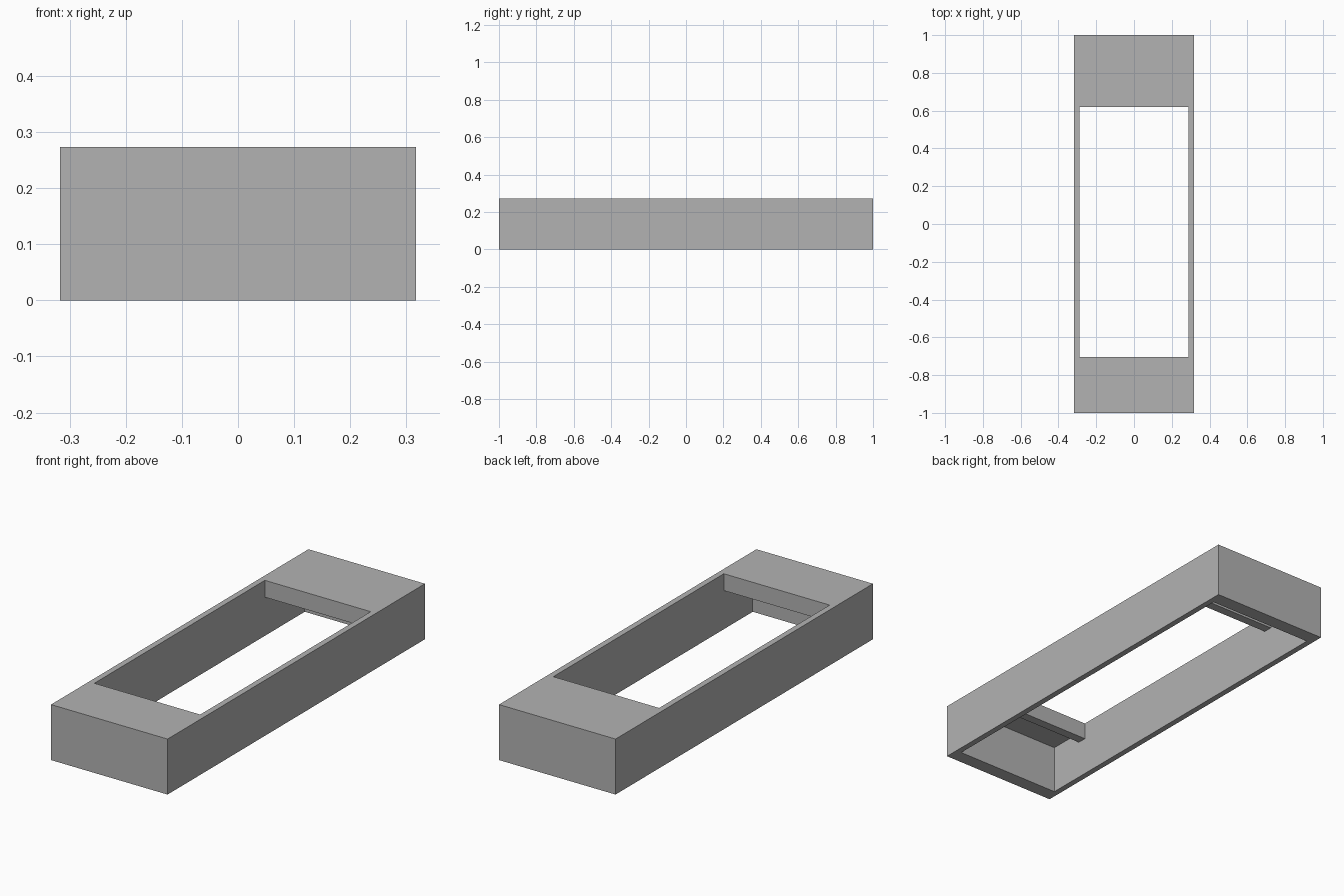
import bpy
import bmesh

if "Cube" in bpy.data.objects:
    bpy.data.objects.remove(bpy.data.objects["Cube"], do_unlink=True)

HALF_WIDTH, HALF_LENGTH, HEIGHT = 0.317, 1.0, 0.273
INNER_HALF = 0.288             # inside of the thin side walls
END_IN = 0.93                  # inside of the end walls
SLAB_Z, LIP_Z = 0.24, 0.19     # undersides of the end decks and their lips
LIP = 0.045                    # lip thickness
FRONT_EDGE, BACK_EDGE = -0.705, 0.62
OVER = 0.1                     # cutter overshoot


def extrude_profile(name, profile, half):
    """Solid made from a (y, z) outline, extruded along x."""
    bm = bmesh.new()
    face = bm.faces.new([bm.verts.new((-half, y, z)) for y, z in profile])
    ext = bmesh.ops.extrude_face_region(bm, geom=[face])
    moved = [v for v in ext["geom"] if isinstance(v, bmesh.types.BMVert)]
    bmesh.ops.translate(bm, verts=moved, vec=(2 * half, 0, 0))
    bmesh.ops.recalc_face_normals(bm, faces=bm.faces)
    mesh = bpy.data.meshes.new(name)
    bm.to_mesh(mesh)
    bm.free()
    obj = bpy.data.objects.new(name, mesh)
    bpy.context.scene.collection.objects.link(obj)
    return obj


def end_outline(edge, side):
    """Hollow under one end deck, from the end wall to the opening."""
    back = edge + side * LIP
    return [(side * END_IN, -OVER), (side * END_IN, SLAB_Z), (back, SLAB_Z),
            (back, LIP_Z), (edge, LIP_Z), (edge, HEIGHT + OVER)]


# Outer block
frame = extrude_profile("open_frame", [
    (-HALF_LENGTH, 0), (HALF_LENGTH, 0),
    (HALF_LENGTH, HEIGHT), (-HALF_LENGTH, HEIGHT)], HALF_WIDTH)

# Hollow interior with the opening and the hanging lips
hollow = extrude_profile(
    "hollow_cutter",
    end_outline(FRONT_EDGE, -1) + end_outline(BACK_EDGE, 1)[::-1], INNER_HALF)
hollow.hide_render = True

cut = frame.modifiers.new("hollow", "BOOLEAN")
cut.operation = "DIFFERENCE"
cut.solver = "EXACT"
cut.object = hollow

# Bake the cut and drop the cutter
bpy.context.view_layer.update()
graph = bpy.context.evaluated_depsgraph_get()
result = bpy.data.meshes.new_from_object(frame.evaluated_get(graph))
frame.modifiers.clear()
frame.data = result
bpy.data.objects.remove(hollow, do_unlink=True)

# Plain grey finish
grey = bpy.data.materials.new("plain_grey")
grey.use_nodes = True
colour = (0.45, 0.45, 0.45, 1)
grey.diffuse_color = colour
grey.node_tree.nodes["Principled BSDF"].inputs["Base Color"].default_value = colour
frame.data.materials.clear()
frame.data.materials.append(grey)
